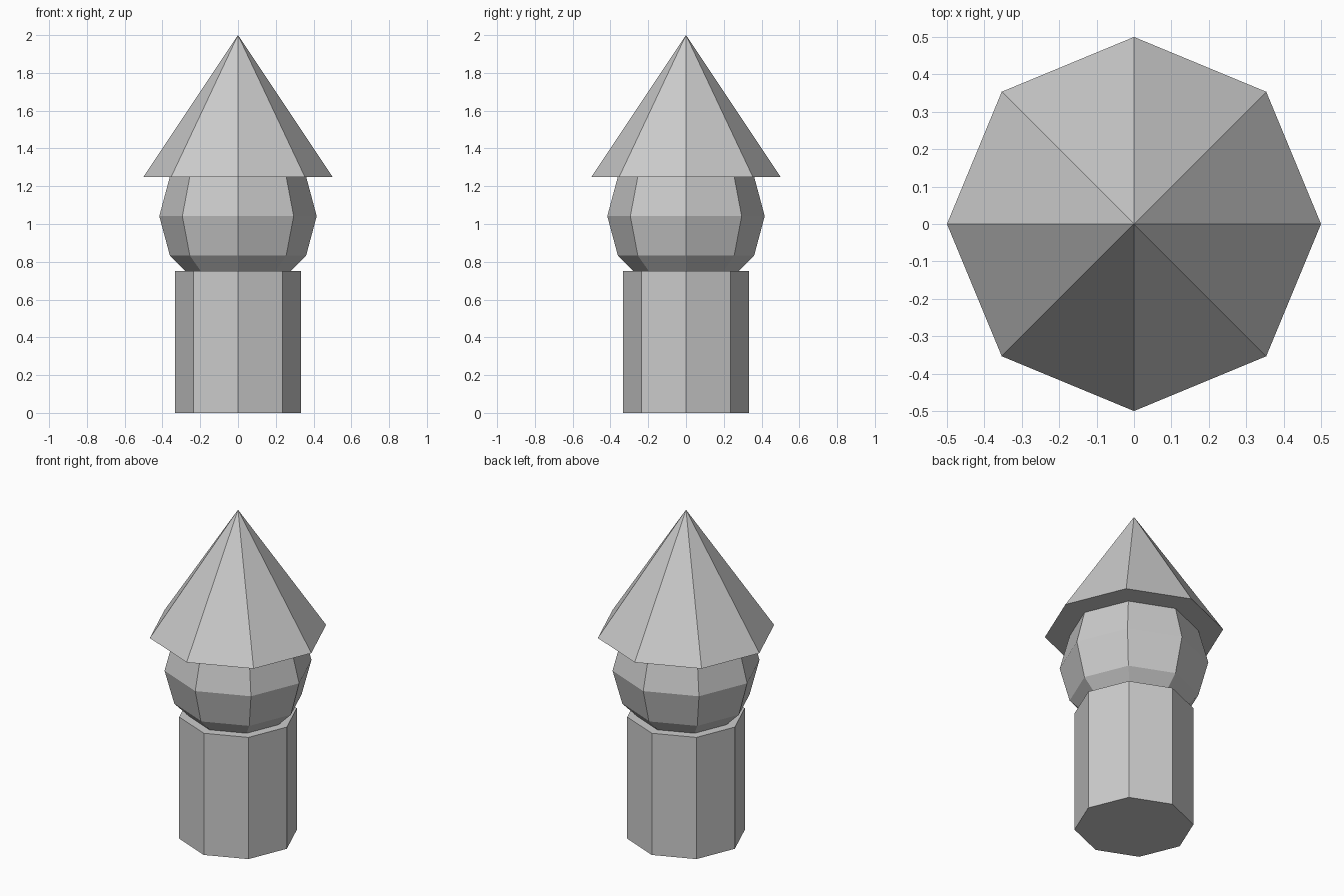
import bpy

if "Cube" in bpy.data.objects:
    bpy.data.objects.remove(bpy.data.objects["Cube"])

SIDES = 8


def name_part(name):
    bpy.context.object.name = name
    bpy.context.object.data.name = name


# Octagonal post standing on the ground
bpy.ops.mesh.primitive_cylinder_add(vertices=SIDES, radius=1 / 3, depth=0.75,
                                    location=(0, 0, 0.375))
name_part("post")

# Faceted ball sunk into the post and the roof
bpy.ops.mesh.primitive_uv_sphere_add(segments=SIDES, ring_count=6, radius=0.4167,
                                     location=(0, 0, 1.0417))
name_part("ball")

# Pointed octagonal roof
bpy.ops.mesh.primitive_cone_add(vertices=SIDES, radius1=0.5, radius2=0, depth=0.75,
                                location=(0, 0, 1.625))
name_part("pointed_roof")
